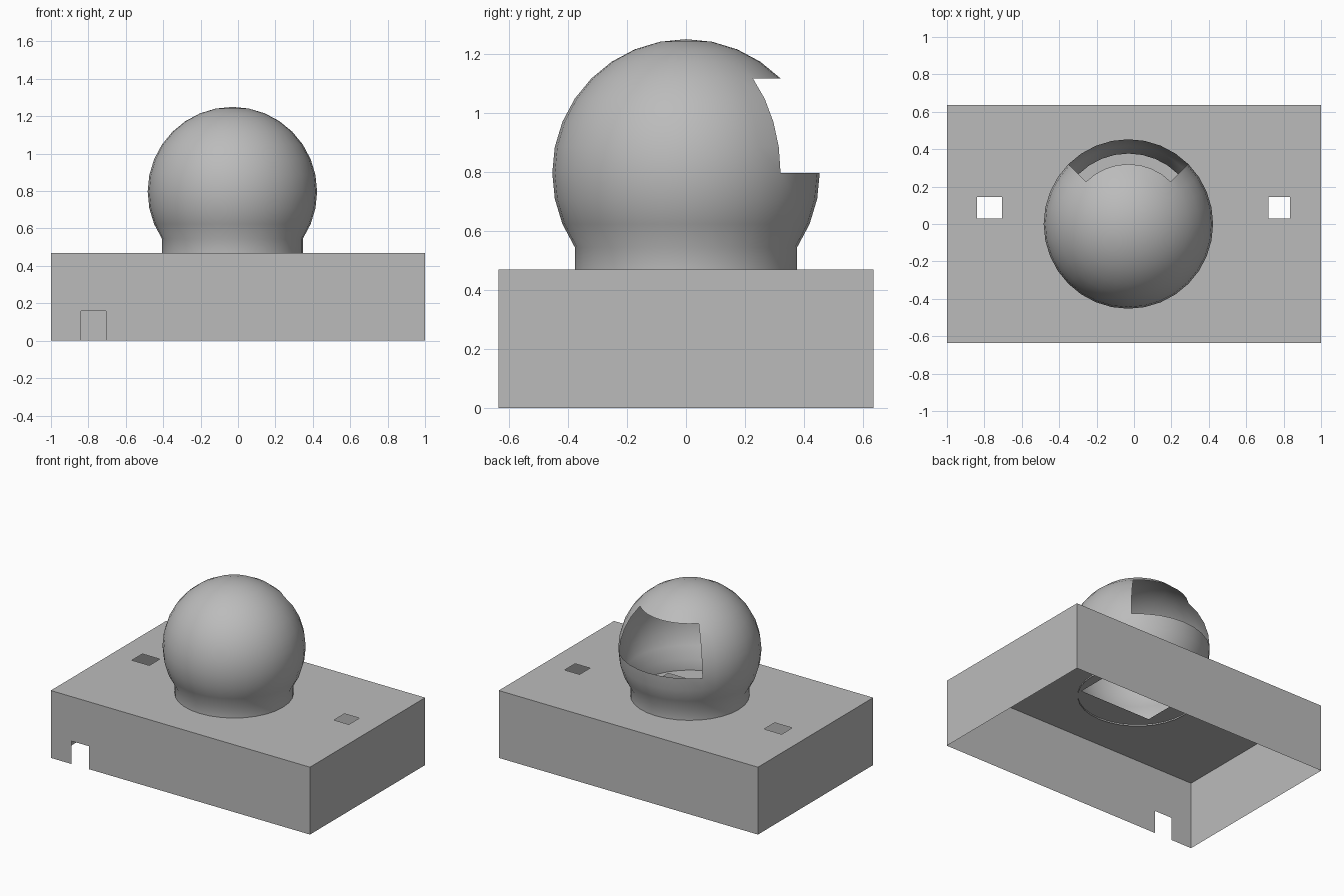
import bpy, bmesh, math
from mathutils import Vector, Matrix

cube = bpy.data.objects.get("Cube")
if cube:
    bpy.data.objects.remove(cube, do_unlink=True)

grey = bpy.data.materials.new("plain_grey")
grey.use_nodes = True
COLOUR = (0.5, 0.5, 0.5, 1)
grey.diffuse_color = COLOUR
grey.node_tree.nodes["Principled BSDF"].inputs["Base Color"].default_value = COLOUR


def add_object(name, bm):
    mesh = bpy.data.meshes.new(name)
    bm.to_mesh(mesh)
    bm.free()
    mesh.materials.append(grey)
    obj = bpy.data.objects.new(name, mesh)
    bpy.context.collection.objects.link(obj)
    return obj


def inside(value, limits):
    return limits[0] < value < limits[1]


def cut_opening(bm, normal, axes, limits):
    """Cut a rectangular opening in the faces that point along normal."""
    normal = Vector(normal)

    def facing():
        return [f for f in bm.faces if f.normal.dot(normal) > 0.9]

    for axis, pair in zip(axes, limits):
        direction = Vector((axis == 0, axis == 1, axis == 2))
        for value in pair:
            faces = facing()
            geom = faces + list({e for f in faces for e in f.edges}) \
                + list({v for f in faces for v in f.verts})
            bmesh.ops.bisect_plane(bm, geom=geom, plane_co=direction * value,
                                   plane_no=direction)
    hole = [f for f in facing() if all(
        inside(f.calc_center_median()[a], p) for a, p in zip(axes, limits))]
    bmesh.ops.delete(bm, geom=hole, context='FACES')


# Thin-walled base box, open underneath
HEIGHT = 0.47
bm = bmesh.new()
bmesh.ops.create_cube(bm, size=1)
bmesh.ops.transform(bm, verts=bm.verts, matrix=Matrix.Translation(
    (0, 0, HEIGHT / 2)) @ Matrix.Diagonal((2, 1.27, HEIGHT, 1)))
bm.normal_update()
bmesh.ops.delete(bm, geom=[f for f in bm.faces if f.normal.z < -0.9],
                 context='FACES')
UP, FRONT = (0, 0, 1), (0, -1, 0)
cut_opening(bm, UP, (0, 1), ((-0.84, -0.705), (0.03, 0.145)))   # side slots
cut_opening(bm, UP, (0, 1), ((0.72, 0.835), (0.03, 0.145)))
cut_opening(bm, UP, (0, 1), ((-0.28, 0.27), (-0.19, 0.19)))     # under the dome
cut_opening(bm, FRONT, (0, 2), ((-0.84, -0.705), (-0.01, 0.16)))  # cable notch
add_object("base_box", bm)

# Hollow dome with a window at the back
RADIUS, CENTRE = 0.453, Vector((-0.03, 0, 0.797))
bm = bmesh.new()
bmesh.ops.create_uvsphere(bm, u_segments=32, v_segments=16, radius=RADIUS)
bmesh.ops.delete(bm, geom=[v for v in bm.verts if v.co.z < -0.6 * RADIUS],
                 context='VERTS')

# Neck drawn straight down from the open rim
rim = [e for e in bm.edges if e.is_boundary]
neck = bmesh.ops.extrude_edge_only(bm, edges=rim)["geom"]
for v in neck:
    if isinstance(v, bmesh.types.BMVert):
        v.co.z = HEIGHT - 0.01 - CENTRE.z

# Window spans a quarter turn, from the equator half way to the pole
window = []
for f in bm.faces:
    c = f.calc_center_median()
    if abs(math.atan2(c.x, c.y)) < math.pi / 4 and 0 < c.z < RADIUS * math.sqrt(0.5):
        window.append(f)
bmesh.ops.delete(bm, geom=window, context='FACES')
bmesh.ops.recalc_face_normals(bm, faces=bm.faces)
bmesh.ops.translate(bm, verts=bm.verts, vec=CENTRE)
dome = add_object("dome_with_neck", bm)

bpy.ops.object.select_all(action='DESELECT')
dome.select_set(True)
bpy.context.view_layer.objects.active = dome
bpy.ops.object.shade_smooth_by_angle(angle=math.radians(30))
